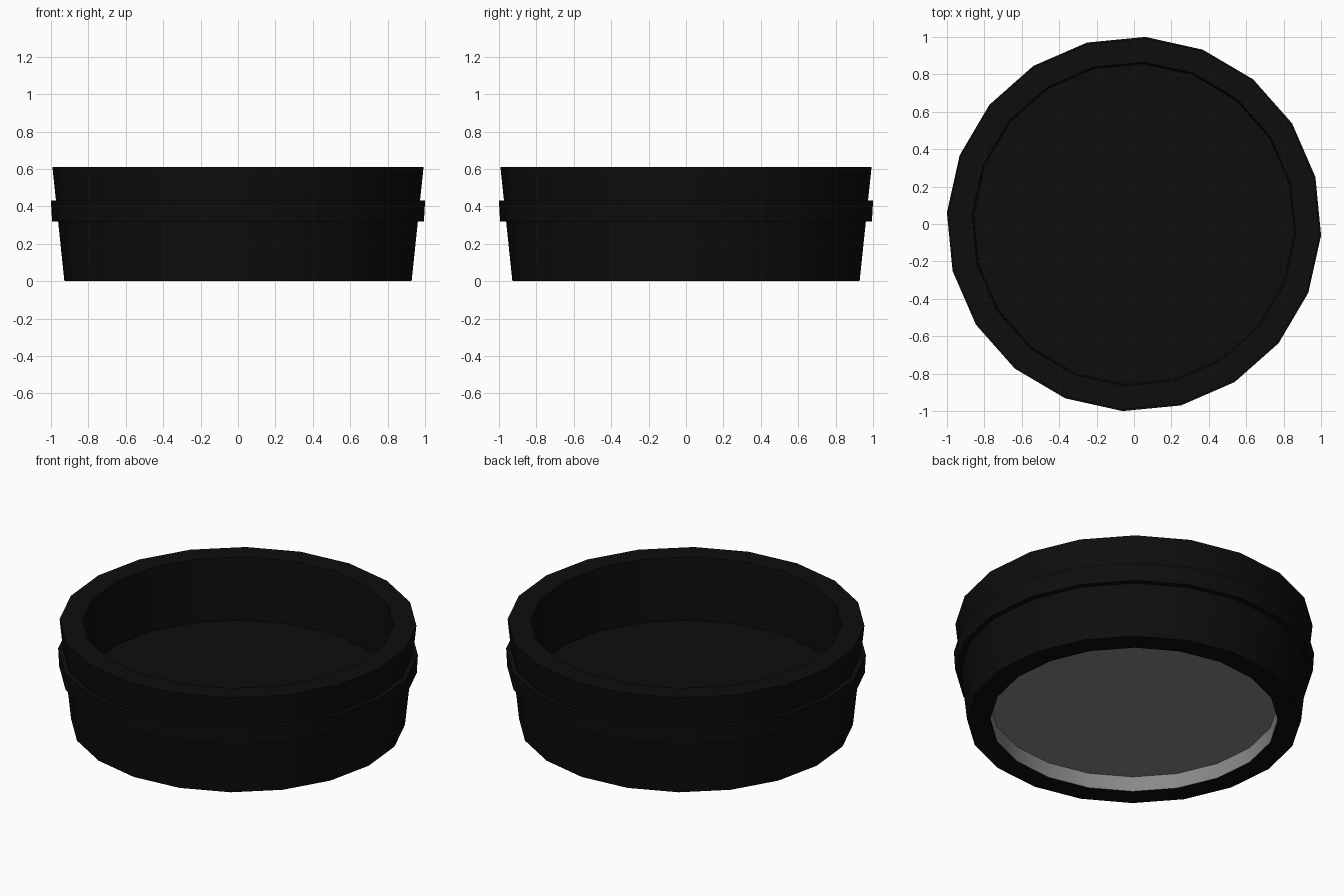
import bpy, bmesh, math

cube = bpy.data.objects.get("Cube")
if cube:
    bpy.data.objects.remove(cube, do_unlink=True)

SIDES = 20
TURN = math.radians(-3.5)


def material(name, value):
    mat = bpy.data.materials.new(name)
    mat.use_nodes = True
    colour = (value, value, value, 1)
    mat.diffuse_color = colour
    mat.node_tree.nodes["Principled BSDF"].inputs["Base Color"].default_value = colour
    return mat


def lathe(name, profile, mats, loop=False, grey_bands=0):
    """Turn a (radius, height) profile; close it with caps or as a loop."""
    bm = bmesh.new()
    rings = []
    for r, z in profile:
        angles = [TURN + math.tau * i / SIDES for i in range(SIDES)]
        rings.append([bm.verts.new((r * math.cos(a), r * math.sin(a), z)) for a in angles])
    pairs = list(zip(rings, rings[1:]))
    if loop:
        pairs.append((rings[-1], rings[0]))
    for band, (low, high) in enumerate(pairs):
        for i in range(SIDES):
            j = (i + 1) % SIDES
            face = bm.faces.new((low[i], low[j], high[j], high[i]))
            face.material_index = int(band < grey_bands)
    if not loop:
        bm.faces.new(rings[0]).material_index = int(grey_bands > 0)
        bm.faces.new(rings[-1])
    bmesh.ops.recalc_face_normals(bm, faces=bm.faces)
    mesh = bpy.data.meshes.new(name)
    bm.to_mesh(mesh)
    bm.free()
    obj = bpy.data.objects.new(name, mesh)
    bpy.context.collection.objects.link(obj)
    for mat in mats:
        mesh.materials.append(mat)
    bpy.ops.object.select_all(action="DESELECT")
    obj.select_set(True)
    bpy.context.view_layer.objects.active = obj
    bpy.ops.object.shade_smooth_by_angle(angle=math.radians(30))
    return obj


black = material("black", 0.004)
grey = material("grey", 0.25)

# Tapered dish with a grey recess underneath and a hollow on top
lathe("dish_body",
      [(0.80, 0.093), (0.80, 0), (0.93, 0), (0.994, 0.61), (0.866, 0.61), (0.857, 0.225)],
      [black, grey], grey_bands=1)

# Raised band around the outside
lathe("outer_band",
      [(0.95, 0.32), (0.996, 0.32), (1.002, 0.43), (0.95, 0.43)],
      [black], loop=True)
